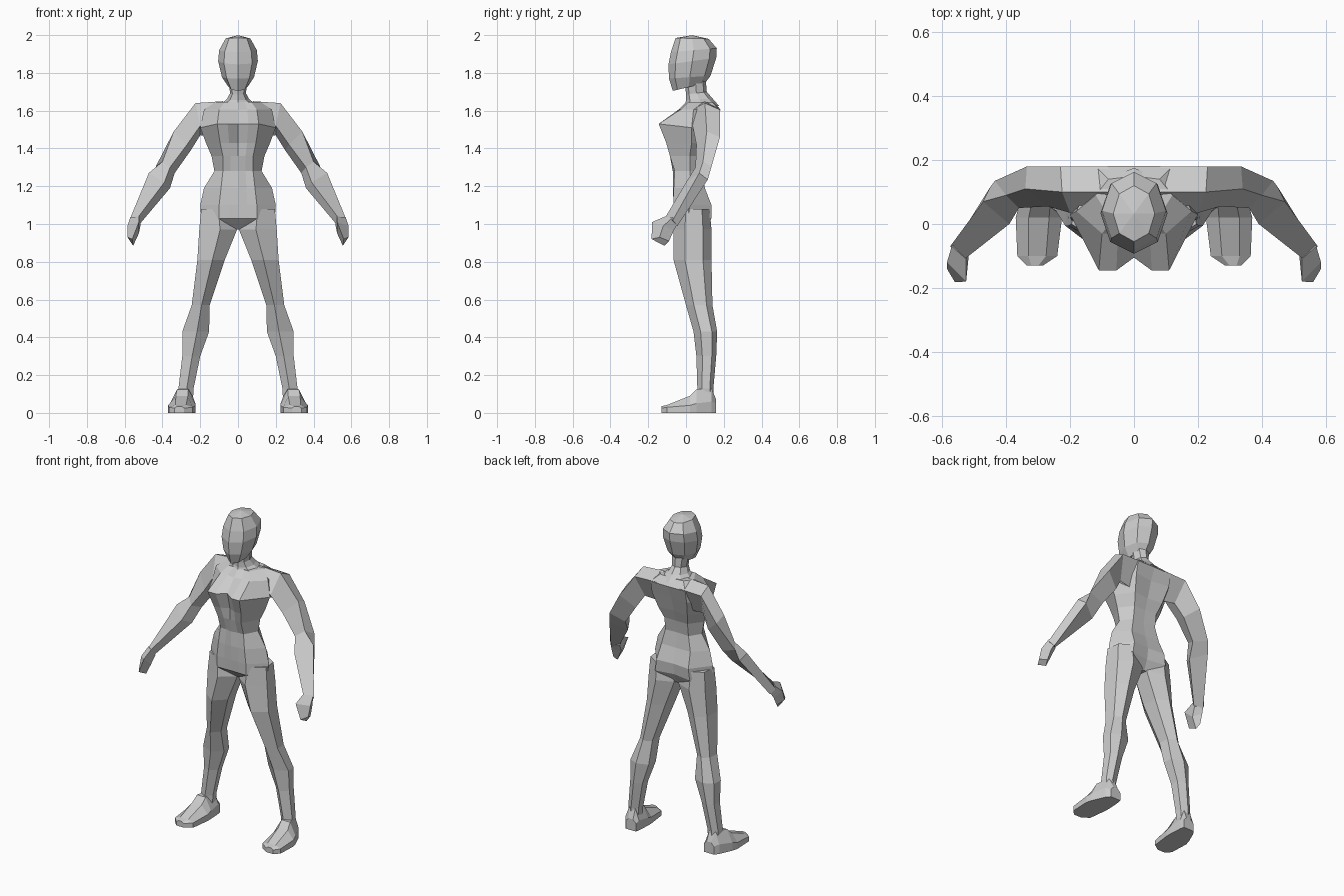
import bpy, bmesh, math

grey = bpy.data.materials.new("plain_grey")
grey.diffuse_color = (0.6, 0.6, 0.6, 1)


def loft(name, rings, side=1, cap_lift=None):
    """Skin closed rings of points into one flat-shaded solid."""
    bm = bmesh.new()
    loops = [[bm.verts.new((x * side, y, z)) for x, y, z in r] for r in rings]
    n = len(loops[0])
    for a, b in zip(loops, loops[1:]):
        for i in range(n):
            j = (i + 1) % n
            bm.faces.new((a[i], a[j], b[j], b[i]))
    bm.faces.new(loops[0])
    last = bm.faces.new(loops[-1])
    if cap_lift:
        c = last.calc_center_median()
        c.z += cap_lift
        bmesh.ops.poke(bm, faces=[last])[
            "verts"][0].co = c
    bmesh.ops.recalc_face_normals(bm, faces=bm.faces)
    me = bpy.data.meshes.new(name)
    bm.to_mesh(me)
    bm.free()
    me.materials.append(grey)
    ob = bpy.data.objects.new(name, me)
    bpy.context.collection.objects.link(ob)
    return ob


def pair(name, rings):
    for label, s in (("right_", 1), ("left_", -1)):
        loft(label + name, rings, s)


def mirrored(half):
    """Close a half outline (front centre to back centre) across x = 0."""
    return half + [(-x, y, z) for x, y, z in half[-2:0:-1]]


def oval(hw, yf, yb, zf, zb):
    """Eight-sided ring, tilted from front height to back height."""
    pts = []
    for k in range(8):
        a = math.radians(45 * k)
        t = (1 - math.cos(a)) / 2
        pts.append((hw * math.sin(a), yf + (yb - yf) * t, zf + (zb - zf) * t))
    return pts


# Torso: height, front centre y, front point, side point, back point, back centre y
torso = [
    (0.97, 0.00, (0.04, 0.00), (0.07, 0.04), (0.05, 0.09), 0.09),
    (1.03, -0.06, (0.10, -0.062), (0.195, 0.01), (0.12, 0.135), 0.115),
    (1.10, -0.065, (0.10, -0.065), (0.20, 0.02), (0.11, 0.135), 0.125),
    (1.19, -0.07, (0.09, -0.065), (0.18, 0.02), (0.10, 0.10), 0.10),
    (1.28, -0.07, (0.08, -0.06), (0.125, 0.02), (0.08, 0.09), 0.085),
    (1.36, -0.08, (0.08, -0.085), (0.14, 0.02), (0.08, 0.10), 0.10),
    (1.43, -0.08, (0.095, -0.105), (0.17, 0.03), (0.10, 0.13), 0.12),
    (1.53, -0.105, (0.11, -0.145), (0.20, 0.03), (0.12, 0.165), 0.15),
    (1.605, -0.04, (0.10, -0.03), (0.18, 0.04), (0.12, 0.18), 0.182),
    (1.645, 0.00, (0.07, 0.01), (0.12, 0.09), (0.08, 0.14), 0.15),
]
rings = []
for z, yc, f, s, b, yb in torso:
    rings.append(mirrored([(0, yc, z), (f[0] * 0.5, f[1], z), (*f, z),
                           (*s, z - (0.02 if z == 1.53 else 0)), (*b, z), (0, yb, z)]))
loft("torso", rings)

# Neck and head
loft("neck", [oval(0.10, -0.005, 0.175, 1.635, 1.625), oval(0.06, 0.0, 0.14, 1.655, 1.665),
              oval(0.042, 0.0, 0.11, 1.685, 1.70), oval(0.05, -0.005, 0.105, 1.75, 1.76)])
loft("head", [oval(0.05, -0.07, 0.10, 1.705, 1.745), oval(0.085, -0.09, 0.13, 1.77, 1.785),
              oval(0.105, -0.093, 0.16, 1.845, 1.88), oval(0.10, -0.08, 0.163, 1.91, 1.93),
              oval(0.065, -0.055, 0.12, 1.985, 1.98)], cap_lift=0.017)

# Arms: outer, back, inner, front point of each ring
pair("arm", [
    [(0.08, 0.10, 1.65), (0.08, 0.18, 1.61), (0.12, 0.11, 1.46), (0.10, 0.02, 1.60)],
    [(0.225, 0.10, 1.64), (0.23, 0.18, 1.605), (0.20, 0.12, 1.47), (0.20, 0.035, 1.52)],
    [(0.34, 0.11, 1.49), (0.335, 0.18, 1.46), (0.25, 0.14, 1.39), (0.27, 0.055, 1.42)],
    [(0.40, 0.09, 1.33), (0.435, 0.135, 1.305), (0.335, 0.12, 1.27), (0.36, 0.05, 1.30)],
    [(0.472, 0.07, 1.27), (0.45, 0.115, 1.235), (0.36, 0.06, 1.19), (0.39, 0.0, 1.22)],
    [(0.575, -0.07, 1.02), (0.55, -0.045, 0.99), (0.52, -0.09, 1.0), (0.53, -0.11, 1.035)]])
pair("hand", [
    [(0.57, -0.07, 1.035), (0.55, -0.045, 1.0), (0.515, -0.08, 1.0), (0.525, -0.11, 1.04)],
    [(0.585, -0.12, 0.99), (0.56, -0.065, 0.965), (0.525, -0.11, 0.95), (0.525, -0.18, 1.01)],
    [(0.585, -0.14, 0.93), (0.565, -0.09, 0.91), (0.555, -0.115, 0.885), (0.56, -0.182, 0.92)]])


def hexagon(z, x0, x1, y0, y1):
    cx, cy, rx, ry = (x0 + x1) / 2, (y0 + y1) / 2, (x1 - x0) / 2, (y1 - y0) / 2
    shape = ((-0.1, -1), (1, -0.4), (0.9, 0.55), (0.1, 1), (-0.9, 0.6), (-1, -0.35))
    return [(cx + u * rx, cy + v * ry, z) for u, v in shape]


# Legs
pair("leg", [hexagon(*r) for r in (
    (1.08, 0.03, 0.195, -0.055, 0.125), (0.97, 0.005, 0.205, -0.066, 0.135),
    (0.81, 0.07, 0.215, -0.066, 0.135), (0.57, 0.15, 0.245, 0.0, 0.14),
    (0.43, 0.153, 0.295, 0.04, 0.165), (0.30, 0.20, 0.295, 0.055, 0.16),
    (0.13, 0.235, 0.315, 0.06, 0.145), (0.04, 0.24, 0.31, 0.06, 0.145))])


# Feet: y, inner x, outer x, edge height, top height
def foot_ring(y, x0, x1, edge, top):
    w = (x1 - x0) * 0.28
    return [(x0, y, 0), (x1, y, 0), (x1, y, edge), (x1 - w, y, top),
            (x0 + w, y, top), (x0, y, edge)]


pair("foot", [foot_ring(*r) for r in (
    (0.16, 0.235, 0.305, 0.05, 0.07), (0.135, 0.23, 0.325, 0.06, 0.13),
    (0.055, 0.225, 0.36, 0.05, 0.125), (0.02, 0.225, 0.37, 0.04, 0.09),
    (-0.10, 0.24, 0.365, 0.03, 0.042), (-0.13, 0.285, 0.335, 0.025, 0.035))])
